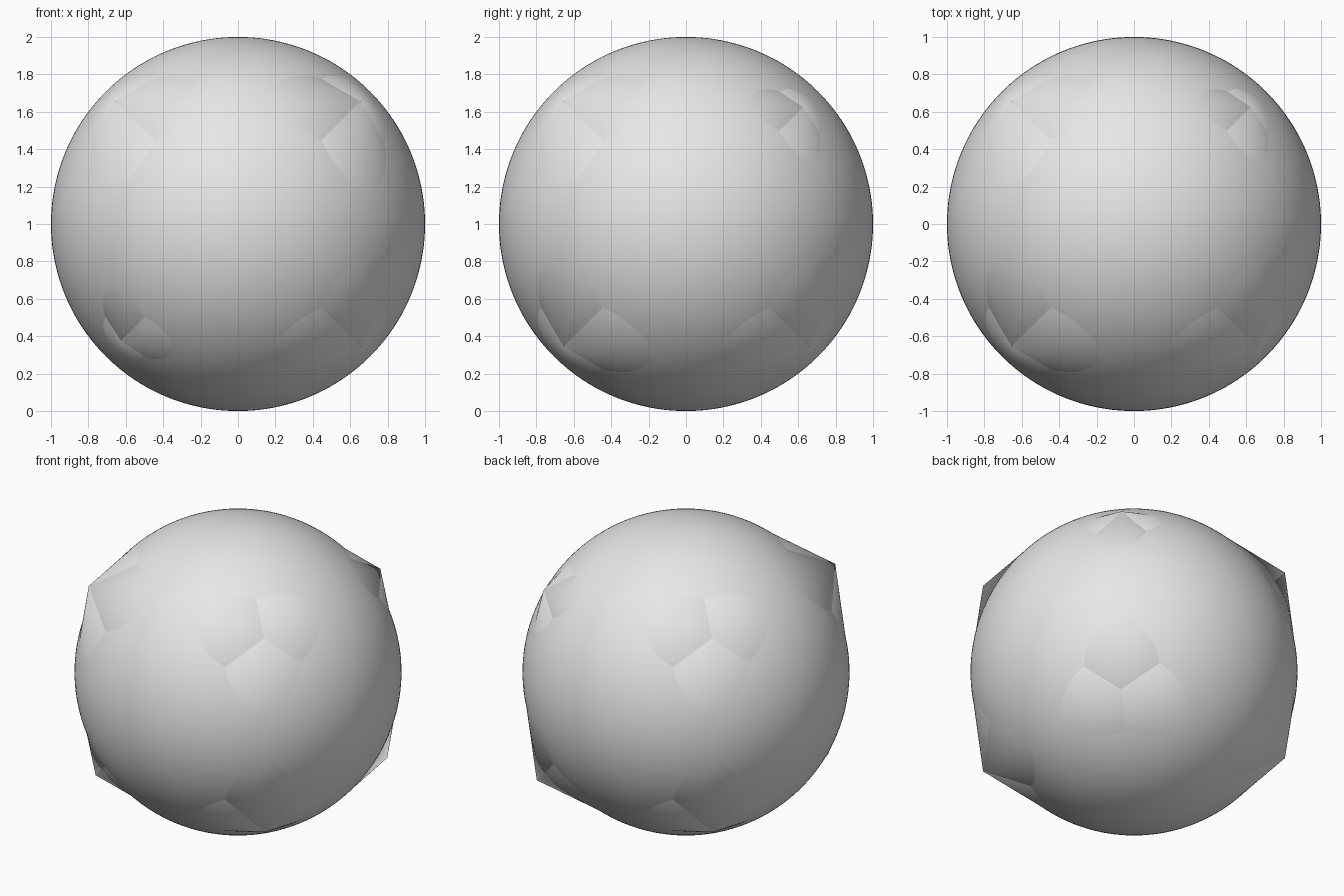
import bpy
import math
from itertools import product
from mathutils import Vector

cube = bpy.data.objects.get("Cube")
if cube:
    bpy.data.objects.remove(cube, do_unlink=True)

grey = bpy.data.materials.new("plain_grey")
grey.use_nodes = True
grey.diffuse_color = (0.8, 0.8, 0.8, 1)
grey.node_tree.nodes["Principled BSDF"].inputs["Base Color"].default_value = (0.8, 0.8, 0.8, 1)

CENTRE = Vector((0, 0, 1))

# Smooth ball
bpy.ops.mesh.primitive_uv_sphere_add(segments=160, ring_count=80, radius=1, location=CENTRE)
ball = bpy.context.object
ball.name = "ball"
ball.data.materials.append(grey)
bpy.ops.object.shade_smooth()


def add_lobe(name, corner, edge, reach, tilt, half_angle):
    """Cone with its tip above the ball, leaning from the diagonal towards one edge."""
    inward = -corner
    side = (edge - inward * edge.dot(inward)).normalized()
    axis = inward * math.cos(tilt) + side * math.sin(tilt)
    slant = math.sqrt(reach ** 2 - 1)      # stops where the ball is tangent
    depth = slant * math.cos(half_angle)
    bpy.ops.mesh.primitive_cone_add(
        vertices=72, radius1=slant * math.sin(half_angle), depth=depth,
        location=CENTRE + corner * reach + axis * depth / 2,
        rotation=(-axis).to_track_quat('Z', 'Y').to_euler())
    lobe = bpy.context.object
    lobe.name = name
    lobe.data.materials.append(grey)
    bpy.ops.object.shade_smooth_by_angle(angle=math.radians(30))


# Three overlapping cones form a spike at each of the eight corners
for signs in product((-1, 1), repeat=3):
    corner = Vector(signs).normalized()
    small = abs(sum(signs)) == 3           # two opposite corners are smaller
    reach, tilt, half = (1.083, 10, 55.4) if small else (1.135, 8, 53.6)
    label = "_".join((("right", "left")[signs[0] > 0],
                      ("front", "back")[signs[1] > 0],
                      ("lower", "upper")[signs[2] > 0]))
    for i, axis_name in enumerate("xyz"):
        edge = Vector((0, 0, 0))
        edge[i] = -signs[i]
        add_lobe(f"spike_{label}_{axis_name}", corner, edge, reach,
                 math.radians(tilt), math.radians(half))
